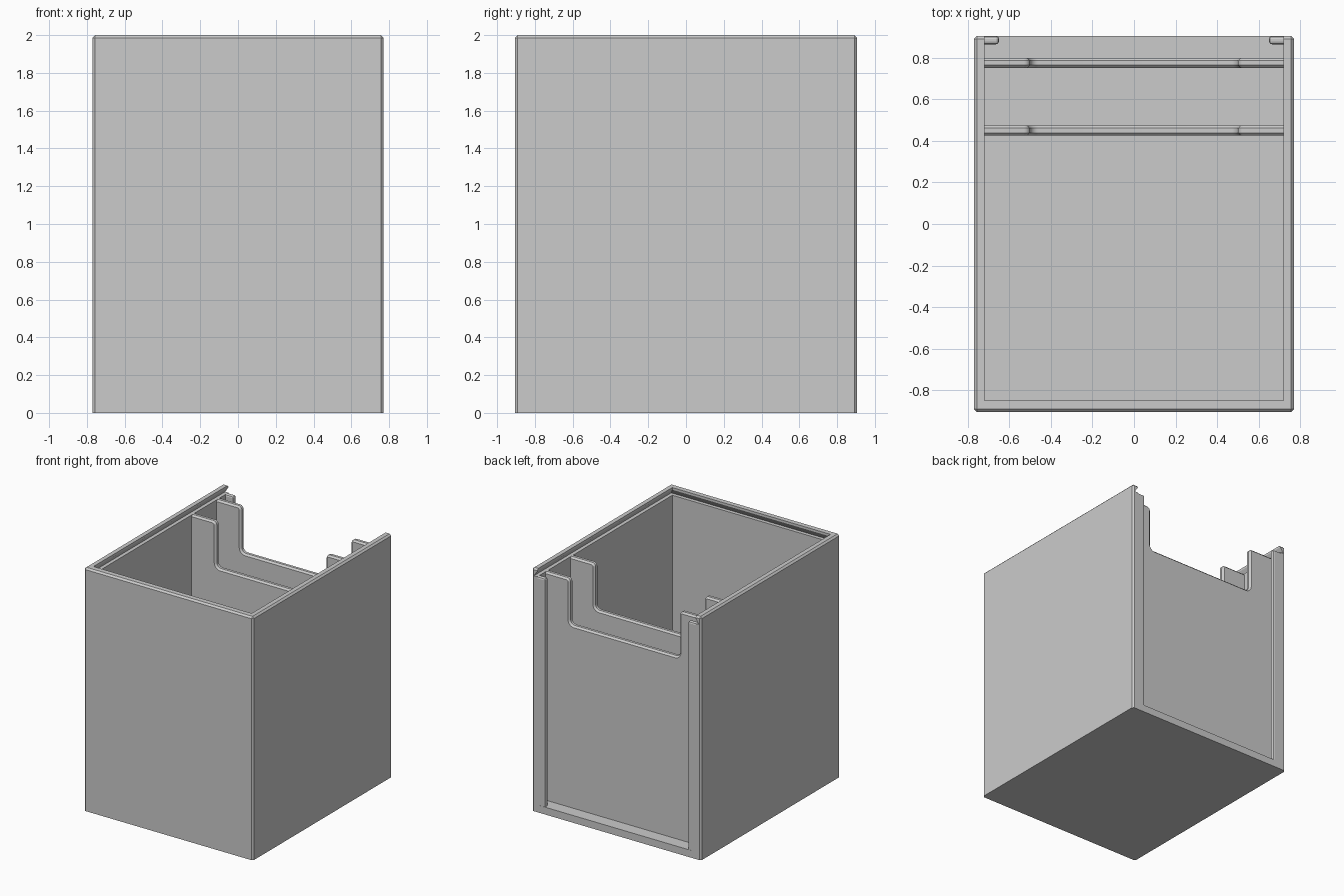
import bpy, bmesh, math
from mathutils import Vector

cube = bpy.data.objects.get("Cube")
if cube:
    bpy.data.objects.remove(cube, do_unlink=True)

grey = bpy.data.materials.new("plain grey")
grey.use_nodes = True
colour = (0.6, 0.6, 0.6, 1)
grey.diffuse_color = colour
grey.node_tree.nodes["Principled BSDF"].inputs["Base Color"].default_value = colour

LEDGE, FLOOR, INNER = 1.937, 0.06, 0.72
CHAMFER = 0.014


def add_object(name, bm):
    bmesh.ops.recalc_face_normals(bm, faces=bm.faces)
    mesh = bpy.data.meshes.new(name)
    bm.to_mesh(mesh)
    bm.free()
    mesh.materials.append(grey)
    obj = bpy.data.objects.new(name, mesh)
    bpy.context.collection.objects.link(obj)
    return obj


def box(lo, hi, chamfer=0, segments=1, keep=lambda edge: True):
    lo, hi = Vector(lo), Vector(hi)
    bm = bmesh.new()
    bmesh.ops.create_cube(bm, size=1)
    for v in bm.verts:
        v.co = Vector((lo[i] + (v.co[i] + 0.5) * (hi[i] - lo[i]) for i in range(3)))
    if chamfer:
        bmesh.ops.bevel(bm, geom=[e for e in bm.edges if keep(e)], offset=chamfer,
                        segments=segments, profile=0.5, affect='EDGES')
    return bm


def cut(target, cutter):
    cutter.hide_render = True
    mod = target.modifiers.new("cut", 'BOOLEAN')
    mod.operation, mod.solver, mod.object = 'DIFFERENCE', 'EXACT', cutter
    bpy.context.view_layer.objects.active = target
    bpy.ops.object.modifier_apply(modifier=mod.name)
    bpy.data.objects.remove(cutter, do_unlink=True)


# Outer case, chamfered everywhere except around the base
case = add_object("case", box((-0.77, -0.905, 0), (0.77, 0.905, 2), CHAMFER,
                              keep=lambda e: max(v.co.z for v in e.verts) > 1))
cut(case, add_object("cavity_cutter", box((-INNER, -0.85, FLOOR), (INNER, 1.2, 2.2))))

# Undercut groove for a sliding lid, narrowing towards the rim
groove = box((-0.75, -0.88, LEDGE), (0.75, 1.1, 1.982))
for v in groove.verts:
    if v.co.z > 1.96:
        v.co.x *= INNER / 0.75
        if v.co.y < 0:
            v.co.y = -0.85
cut(case, add_object("groove_cutter", groove))

# Upright lips that hold the back slot
for name, side in (("left_back_lip", 1), ("right_back_lip", -1)):
    xs = sorted((side * 0.65, side * 0.74))
    add_object(name, box((xs[0], 0.865, 0.03), (xs[1], 0.904, LEDGE), 0.013, 2))


def fillet(corner, before, after, radius, steps=6):
    corner, before, after = Vector(corner), Vector(before), Vector(after)
    angles = [math.pi / 2 * i / steps for i in range(steps + 1)]
    return [corner + radius * (before * (1 - math.sin(a)) + after * (1 - math.cos(a)))
            for a in angles]


def notched_panel(name, y0, y1):
    half = [Vector((0.74, 0.03)), Vector((0.74, LEDGE))]
    half += fillet((0.5, LEDGE), (1, 0), (0, -1), 0.03)
    half += fillet((0.5, 1.56), (0, 1), (-1, 0), 0.04)
    outline = half + [Vector((-p.x, p.y)) for p in reversed(half)]
    bm = bmesh.new()
    face = bm.faces.new([bm.verts.new((p.x, y0, p.y)) for p in outline])
    extruded = bmesh.ops.extrude_face_region(bm, geom=[face])["geom"]
    moved = [g for g in extruded if isinstance(g, bmesh.types.BMVert)]
    bmesh.ops.translate(bm, verts=moved, vec=(0, y1 - y0, 0))
    rims = [e for e in bm.edges if abs(e.verts[0].co.y - e.verts[1].co.y) < 1e-5]
    bmesh.ops.bevel(bm, geom=rims, offset=CHAMFER, segments=1, affect='EDGES')
    obj = add_object(name, bm)
    bpy.ops.object.select_all(action='DESELECT')
    obj.select_set(True)
    bpy.context.view_layer.objects.active = obj
    bpy.ops.object.shade_smooth_by_angle(angle=math.radians(30))


# Back wall and inner divider, each with a wide notch
notched_panel("back_wall", 0.75, 0.8)
notched_panel("inner_divider", 0.425, 0.475)
